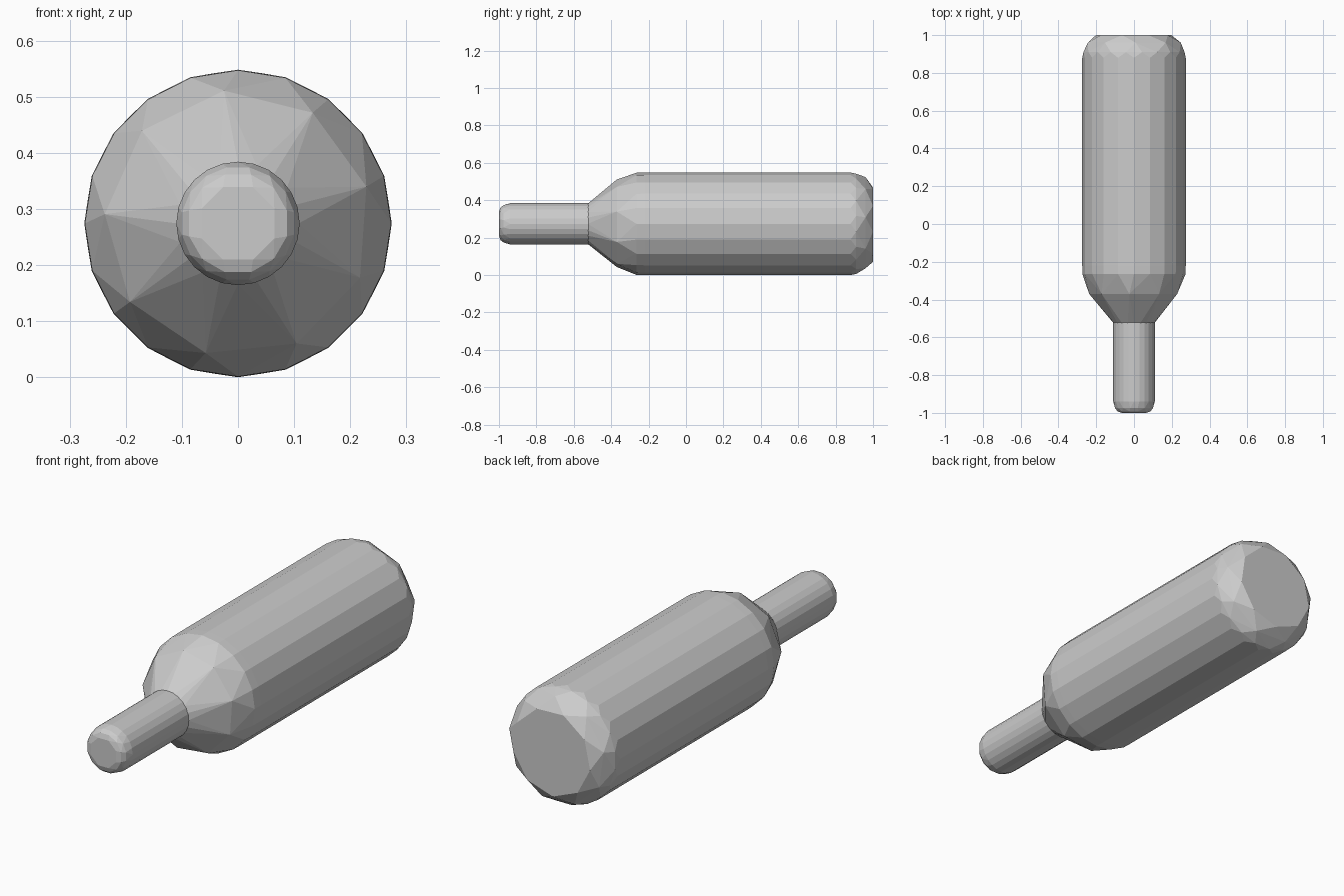
import bpy, bmesh
from math import cos, sin, pi

if "Cube" in bpy.data.objects:
    bpy.data.objects.remove(bpy.data.objects["Cube"])

AXIS_Z = 0.274  # height of the bottle's long axis


def hull_of_rings(name, rings):
    """Convex faceted solid around the y axis; ring = (y, radius, sides, turn in steps)."""
    bm = bmesh.new()
    for y, r, n, turn in rings:
        for i in range(n):
            a = 2 * pi * (i + turn) / n
            bm.verts.new((r * cos(a), y, AXIS_Z + r * sin(a)))
    result = bmesh.ops.convex_hull(bm, input=bm.verts[:])
    loose = [g for g in result["geom_interior"] if isinstance(g, bmesh.types.BMVert)]
    bmesh.ops.delete(bm, geom=loose, context='VERTS')
    bmesh.ops.dissolve_limit(bm, angle_limit=0.02, verts=bm.verts[:], edges=bm.edges[:])
    bmesh.ops.recalc_face_normals(bm, faces=bm.faces[:])
    mesh = bpy.data.meshes.new(name)
    bm.to_mesh(mesh)
    bm.free()
    obj = bpy.data.objects.new(name, mesh)
    bpy.context.collection.objects.link(obj)
    return obj


# Body: coarse shoulder, long many-sided barrel, chamfered base
hull_of_rings("bottle_body", [
    (-0.525, 0.108, 20, 0),
    (-0.37, 0.238, 9, 0.4),
    (-0.265, 0.273, 20, 0),
    (-0.22, 0.274, 20, 0),
    (0.88, 0.274, 20, 0),
    (0.91, 0.271, 20, 0.5),
    (0.96, 0.25, 9, 0.2),
    (1.0, 0.203, 9, 0.7),
])

# Neck: slim rod with a rounded tip, seated slightly into the shoulder
hull_of_rings("bottle_neck", [
    (-0.50, 0.11, 24, 0),
    (-0.94, 0.11, 24, 0),
    (-0.975, 0.102, 16, 0.5),
    (-0.992, 0.09, 12, 0.5),
    (-1.0, 0.07, 8, 0.5),
])
